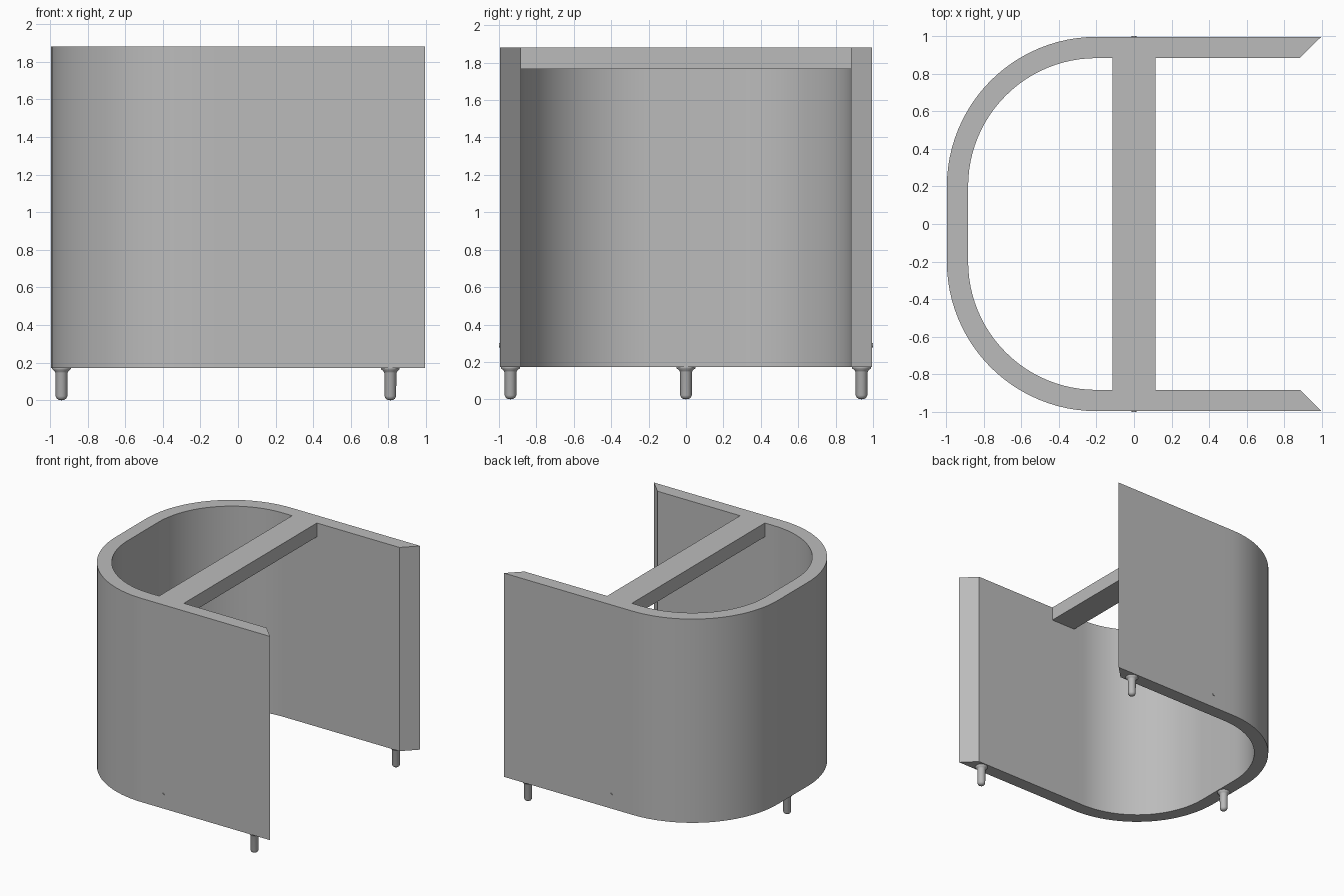
import bpy, bmesh, math

cube = bpy.data.objects.get("Cube")
if cube:
    bpy.data.objects.remove(cube, do_unlink=True)

# Single neutral grey
grey = bpy.data.materials.new("neutral_grey")
grey.use_nodes = True
grey.diffuse_color = (0.5, 0.5, 0.5, 1)
grey.node_tree.nodes["Principled BSDF"].inputs["Base Color"].default_value = (0.5, 0.5, 0.5, 1)

OUT, WALL = 0.995, 0.113        # outer half width, wall thickness
INN = OUT - WALL
BASE, TOP, BAR_LOW = 0.172, 1.882, 1.766
BAR_HALF = 0.115
CORNER = 0.2                    # corner arc centre offset
SEGS = 24


def finish(name, bm, smooth=30):
    bmesh.ops.recalc_face_normals(bm, faces=bm.faces)
    mesh = bpy.data.meshes.new(name)
    bm.to_mesh(mesh)
    bm.free()
    mesh.materials.append(grey)
    obj = bpy.data.objects.new(name, mesh)
    bpy.context.collection.objects.link(obj)
    bpy.ops.object.select_all(action='DESELECT')
    obj.select_set(True)
    bpy.context.view_layer.objects.active = obj
    bpy.ops.object.shade_smooth_by_angle(angle=math.radians(smooth))
    return obj


def u_path(r):
    """Open U outline: straight arm, two rounded corners, straight arm."""
    pts = [(r, -r), (BAR_HALF, -r), (-BAR_HALF, -r)]
    rad = r - CORNER
    for side, start in ((-1, 270), (1, 180)):
        for i in range(SEGS + 1):
            a = math.radians(start - 90 * i / SEGS)
            pts.append((-CORNER + rad * math.cos(a), side * CORNER + rad * math.sin(a)))
    return pts + [(-BAR_HALF, r), (BAR_HALF, r), (r, r)]


# Curved wall with mitred ends
bm = bmesh.new()
rings = [[bm.verts.new((x, y, z)) for x, y in u_path(r)]
         for r, z in ((OUT, BASE), (OUT, TOP), (INN, TOP), (INN, BASE))]
for k in range(4):
    a, b = rings[k], rings[(k + 1) % 4]
    for i in range(len(a) - 1):
        bm.faces.new((a[i], a[i + 1], b[i + 1], b[i]))
for end in (0, -1):
    bm.faces.new([ring[end] for ring in rings])
finish("curved_wall", bm)

# Cross bar between the two arms, flush with the top
bm = bmesh.new()
bmesh.ops.create_cube(bm, size=1)
bmesh.ops.scale(bm, vec=(2 * BAR_HALF, 2 * INN, TOP - BAR_LOW), verts=bm.verts)
bmesh.ops.translate(bm, vec=(0, 0, (TOP + BAR_LOW) / 2), verts=bm.verts)
finish("cross_bar", bm)


# Turned feet with a flared collar and rounded tip
def foot(name, x, y):
    profile = [(0, 0), (0.014, 0.002), (0.025, 0.009), (0.031, 0.022), (0.032, 0.145),
               (0.037, 0.155), (0.05, 0.166), (0.05, BASE), (0, BASE)]
    bm = bmesh.new()
    verts = [bm.verts.new((r, 0, z)) for r, z in profile]
    edges = [bm.edges.new(pair) for pair in zip(verts, verts[1:])]
    bmesh.ops.spin(bm, geom=verts + edges, cent=(0, 0, 0), axis=(0, 0, 1),
                   angle=math.tau, steps=24)
    bmesh.ops.remove_doubles(bm, verts=bm.verts, dist=0.0005)
    finish(name, bm, 50).location = (x, y, 0)


MID = OUT - WALL / 2
foot("right_foot", -MID, 0)
foot("front_left_foot", 0.81, -MID)
foot("back_left_foot", 0.81, MID)

# Tiny studs low on both arms
for name, side in (("front_stud", -1), ("back_stud", 1)):
    bm = bmesh.new()
    bmesh.ops.create_cone(bm, cap_ends=True, segments=12, radius1=0.012, radius2=0.012, depth=0.01)
    stud = finish(name, bm)
    stud.rotation_euler.x = math.pi / 2
    stud.location = (0, side * 0.995, 0.29)
